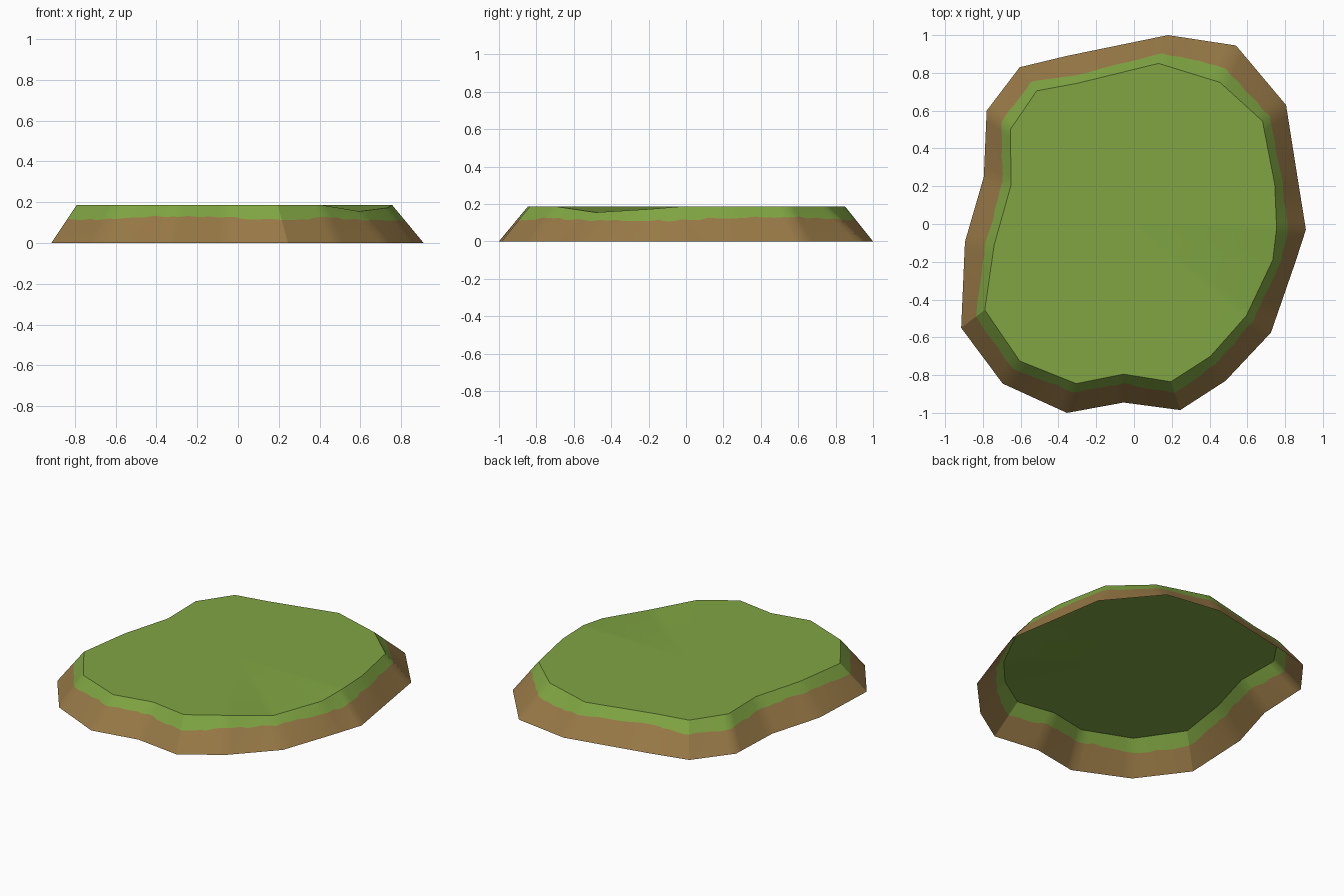
import bpy, bmesh, math, random
from mathutils import Vector

if "Cube" in bpy.data.objects:
    bpy.data.objects.remove(bpy.data.objects["Cube"])

random.seed(4)
H = 0.187      # plateau height
SUB = 7        # wall columns per outline side, for the ragged turf edge

# outline corners: foot x, foot y, top x, top y
OUTLINE = [
    (0.18, 1.00, 0.13, 0.85), (-0.355, 0.89, -0.30, 0.745),
    (-0.605, 0.83, -0.515, 0.705), (-0.78, 0.60, -0.655, 0.50),
    (-0.795, 0.25, -0.65, 0.21), (-0.895, -0.095, -0.74, -0.11),
    (-0.915, -0.55, -0.79, -0.455), (-0.695, -0.845, -0.605, -0.725),
    (-0.355, -1.00, -0.305, -0.845), (-0.055, -0.945, -0.055, -0.795),
    (0.245, -0.985, 0.195, -0.835), (0.485, -0.83, 0.405, -0.70),
    (0.725, -0.575, 0.595, -0.485), (0.855, -0.20, 0.735, -0.19),
    (0.91, -0.03, 0.755, -0.02), (0.865, 0.25, 0.745, 0.21),
    (0.805, 0.63, 0.68, 0.545), (0.54, 0.945, 0.455, 0.75),
]
DIPS = {12: 0.155, 13: 0.173}  # corners where the rim sags


def material(name, rgb):
    m = bpy.data.materials.new(name)
    m.diffuse_color = (*rgb, 1)
    m.use_nodes = True
    m.node_tree.nodes["Principled BSDF"].inputs["Base Color"].default_value = m.diffuse_color
    return m


grass = material("grass green", (0.215, 0.375, 0.055))
earth = material("earth brown", (0.315, 0.192, 0.062))

bm = bmesh.new()
foot, turf, rim = [], [], []
n = len(OUTLINE)
for i in range(n):
    j = (i + 1) % n
    a, b = OUTLINE[i], OUTLINE[j]
    f0, f1 = Vector((a[0], a[1], 0)), Vector((b[0], b[1], 0))
    t0 = Vector((a[2], a[3], DIPS.get(i, H)))
    t1 = Vector((b[2], b[3], DIPS.get(j, H)))
    for k in range(SUB):
        f, t = f0.lerp(f1, k / SUB), t0.lerp(t1, k / SUB)
        # ragged height of the grass edge
        z = 0.123 + 0.008 * math.sin(i * 1.7 + k * 0.3) + random.uniform(-0.005, 0.005)
        foot.append(bm.verts.new(f))
        turf.append(bm.verts.new(f.lerp(t, z / H)))
        rim.append(bm.verts.new(t))

# sloping walls (open underneath): earth below, grass above; then the grassy top
centre = bm.verts.new((0, 0, H))
count = len(foot)
for i in range(count):
    j = (i + 1) % count
    bm.faces.new((foot[i], foot[j], turf[j], turf[i])).material_index = 1
    bm.faces.new((turf[i], turf[j], rim[j], rim[i]))
    bm.faces.new((rim[i], rim[j], centre))

mesh = bpy.data.meshes.new("grassy_mound")
bm.to_mesh(mesh)
bm.free()
mesh.materials.append(grass)
mesh.materials.append(earth)
mound = bpy.data.objects.new("grassy_mound", mesh)
bpy.context.collection.objects.link(mound)
bpy.context.view_layer.objects.active = mound
mound.select_set(True)
bpy.ops.object.shade_smooth_by_angle(angle=math.radians(30))
